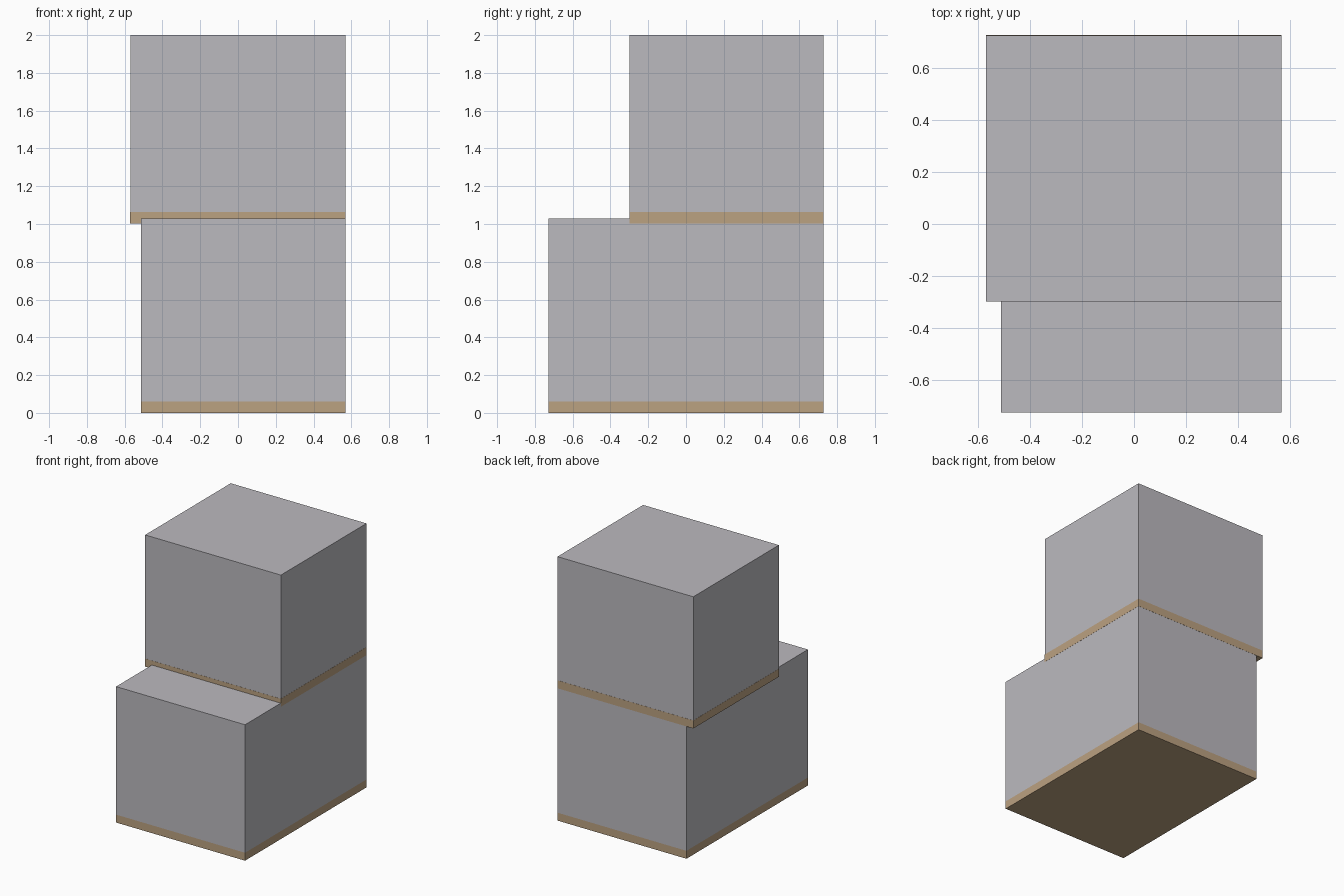
import bpy

if "Cube" in bpy.data.objects:
    bpy.data.objects.remove(bpy.data.objects["Cube"])


def material(name, rgb):
    m = bpy.data.materials.new(name)
    m.diffuse_color = (*rgb, 1)
    m.use_nodes = True
    m.node_tree.nodes["Principled BSDF"].inputs["Base Color"].default_value = m.diffuse_color
    return m


GREY = material("light_grey_panel", (0.50, 0.49, 0.52))
TAN = material("tan_base", (0.50, 0.36, 0.22))


def slab(name, x, y, z, mat):
    """Box spanning the given (min, max) ranges."""
    bpy.ops.mesh.primitive_cube_add(
        size=1, location=[(a + b) / 2 for a, b in (x, y, z)])
    ob = bpy.context.object
    ob.name = name
    ob.scale = [b - a for a, b in (x, y, z)]
    bpy.ops.object.transform_apply(location=False, rotation=False, scale=True)
    ob.data.materials.append(mat)
    return ob


def crate(name, x, y, z, t, lip=0.0):
    """Crate of six boards: base, lid, two full-depth sides, inset front and back."""
    (x0, x1), (y0, y1), (z0, z1) = x, y, z
    lo, hi = z0 + 0.06, z1 - t
    # base and lid
    slab(name + "_base", (x0 - lip, x1 + lip), (y0 - lip, y1 + lip), (z0, lo), TAN)
    slab(name + "_lid", x, y, (hi, z1), GREY)
    # side boards
    slab(name + "_left_side", (x0, x0 + t), y, (lo, hi), GREY)
    slab(name + "_right_side", (x1 - t, x1), y, (lo, hi), GREY)
    # front and back boards between the sides
    slab(name + "_front", (x0 + t, x1 - t), (y0, y0 + t), (lo, hi), GREY)
    slab(name + "_back", (x0 + t, x1 - t), (y1 - t, y1), (lo, hi), GREY)


crate("lower_crate", (-0.513, 0.568), (-0.727, 0.727), (0.0, 1.03), 0.057)
crate("upper_crate", (-0.57, 0.568), (-0.298, 0.727), (1.003, 2.0), 0.056, 0.001)
